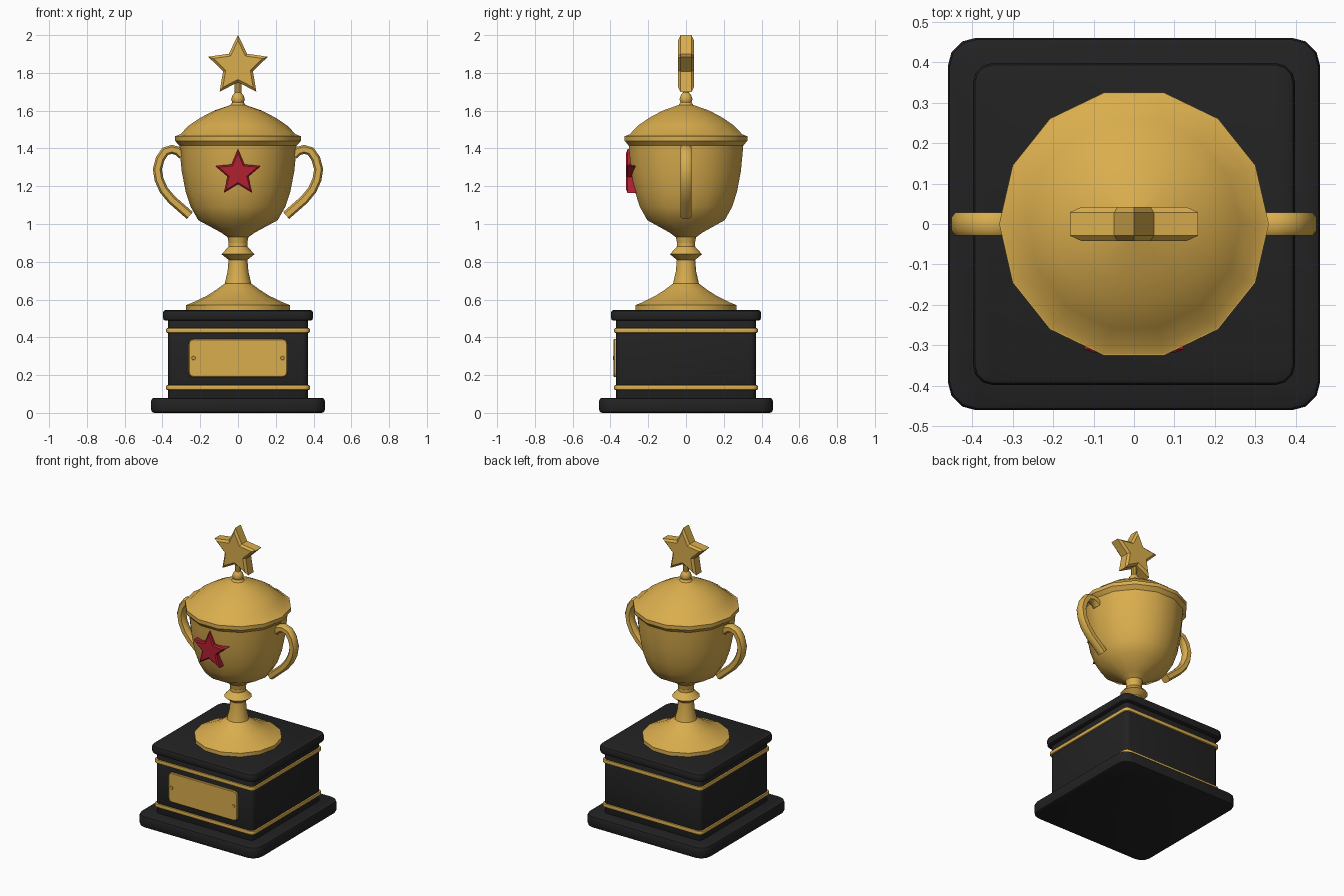
import bpy, bmesh, math
from mathutils import Vector, Matrix

if "Cube" in bpy.data.objects:
    bpy.data.objects.remove(bpy.data.objects["Cube"])


def material(name, rgb):
    m = bpy.data.materials.new(name)
    m.diffuse_color = (*rgb, 1)
    m.use_nodes = True
    m.node_tree.nodes["Principled BSDF"].inputs["Base Color"].default_value = m.diffuse_color
    return m


GOLD = material("gold", (0.70, 0.42, 0.075))
BLACK = material("black", (0.016, 0.016, 0.016))
RED = material("red", (0.45, 0.014, 0.03))


def finish(bm, name, mat, angle=35):
    bmesh.ops.recalc_face_normals(bm, faces=bm.faces)
    me = bpy.data.meshes.new(name)
    bm.to_mesh(me)
    bm.free()
    me.materials.append(mat)
    ob = bpy.data.objects.new(name, me)
    bpy.context.collection.objects.link(ob)
    bpy.ops.object.select_all(action='DESELECT')
    ob.select_set(True)
    bpy.context.view_layer.objects.active = ob
    bpy.ops.object.shade_smooth_by_angle(angle=math.radians(angle))
    return ob


def slab(name, mat, half, z0, z1, corner, edge):
    """Square block with rounded corners and softened top and bottom edges."""
    bm = bmesh.new()
    bmesh.ops.create_cube(bm, size=1, matrix=Matrix.Translation((0, 0, (z0 + z1) / 2))
                          @ Matrix.Diagonal((2 * half, 2 * half, z1 - z0, 1)))
    flat = lambda e: abs(e.verts[0].co.z - e.verts[1].co.z) < 1e-5
    bmesh.ops.bevel(bm, geom=[e for e in bm.edges if not flat(e)], offset=corner,
                    segments=3, profile=0.5, affect='EDGES')
    bmesh.ops.bevel(bm, geom=[e for e in bm.edges if flat(e)], offset=edge,
                    segments=2, profile=0.5, affect='EDGES')
    return finish(bm, name, mat)


def lathe(name, mat, profile, sides=14):
    """Turned part; the profile is a list of (radius, height)."""
    bm = bmesh.new()
    rings = [[bm.verts.new((r * math.cos(math.tau * i / sides),
                            r * math.sin(math.tau * i / sides), z))
              for i in range(sides)] for r, z in profile]
    for a, b in zip(rings, rings[1:]):
        for i in range(sides):
            j = (i + 1) % sides
            bm.faces.new((a[i], a[j], b[j], b[i]))
    bm.faces.new(rings[0])
    bm.faces.new(rings[-1])
    return finish(bm, name, mat)


def prism(name, mat, outline, y0, y1, edge):
    """Extrude an (x, z) outline from y0 to y1 and chamfer its rims."""
    bm = bmesh.new()
    front = [bm.verts.new((x, y0, z)) for x, z in outline]
    back = [bm.verts.new((x, y1, z)) for x, z in outline]
    rims = [bm.faces.new(front), bm.faces.new(back)]
    n = len(outline)
    for i in range(n):
        j = (i + 1) % n
        bm.faces.new((front[i], front[j], back[j], back[i]))
    bmesh.ops.recalc_face_normals(bm, faces=bm.faces)
    bmesh.ops.bevel(bm, geom=list({e for f in rims for e in f.edges}), offset=edge,
                    segments=1, profile=0.5, affect='EDGES')
    return finish(bm, name, mat, 30)


def star(radius, inner, cz):
    return [((inner if i % 2 else radius) * math.sin(math.pi * i / 5),
             cz + (inner if i % 2 else radius) * math.cos(math.pi * i / 5))
            for i in range(10)]


# Pedestal
slab("plinth", BLACK, 0.46, 0.0, 0.08, 0.07, 0.016)
slab("pedestal_body", BLACK, 0.37, 0.07, 0.495, 0.03, 0.006)
slab("pedestal_top", BLACK, 0.398, 0.488, 0.545, 0.05, 0.016)
for label, z in (("lower", 0.134), ("upper", 0.436)):
    slab(label + "_band", GOLD, 0.38, z - 0.013, z + 0.013, 0.03, 0.006)

# Name plate with rounded corners and two screws
plate = []
for k, (sx, sz) in enumerate(((1, 1), (-1, 1), (-1, -1), (1, -1))):
    for s in range(4):
        a = math.radians(90 * k + 30 * s)
        plate.append((sx * 0.235 + 0.026 * math.cos(a), 0.29 + sz * 0.075 + 0.026 * math.sin(a)))
prism("name_plate", GOLD, plate, -0.383, -0.36, 0.004)
for side, x in (("left", -0.235), ("right", 0.235)):
    ring = [(x + 0.011 * math.cos(math.tau * i / 8), 0.29 + 0.011 * math.sin(math.tau * i / 8))
            for i in range(8)]
    prism(side + "_screw", GOLD, ring, -0.387, -0.375, 0.002)

# Cup with foot, stem, bowl, rim and lid
lathe("foot_and_stem", GOLD, [
    (0.275, 0.54), (0.275, 0.57), (0.245, 0.582), (0.165, 0.62), (0.115, 0.652),
    (0.07, 0.685), (0.055, 0.75), (0.05, 0.81), (0.087, 0.84), (0.05, 0.88), (0.05, 0.90)])
lathe("bowl", GOLD, [
    (0.045, 0.88), (0.055, 0.93), (0.09, 0.955), (0.21, 1.02), (0.25, 1.09), (0.277, 1.17),
    (0.298, 1.28), (0.307, 1.37), (0.311, 1.415), (0.333, 1.44), (0.333, 1.465)])
lathe("lid", GOLD, [
    (0.333, 1.464), (0.305, 1.475), (0.262, 1.52), (0.20, 1.562), (0.127, 1.60),
    (0.04, 1.63), (0.03, 1.645)])
lathe("finial_ball", GOLD, [
    (0.015, 1.627), (0.03, 1.641), (0.036, 1.66), (0.03, 1.68), (0.018, 1.695), (0.018, 1.77)], 10)

# Stars
prism("top_star", GOLD, star(0.166, 0.083, 1.834), -0.042, 0.042, 0.013)
prism("front_star", RED, star(0.129, 0.058, 1.268), -0.317, -0.25, 0.008)

# Handles: an eight-sided bar swept along a curved path in the xz plane
path = [Vector((x, 0, z)) for x, z in (
    (0.295, 1.365), (0.32, 1.387), (0.35, 1.395), (0.385, 1.385), (0.412, 1.345), (0.427, 1.29),
    (0.418, 1.235), (0.393, 1.18), (0.35, 1.128), (0.255, 1.045))]
section = [(0.024, 0.016), (0.014, 0.029), (-0.014, 0.029), (-0.024, 0.016),
           (-0.024, -0.016), (-0.014, -0.029), (0.014, -0.029), (0.024, -0.016)]
for side, sx in (("left", -1), ("right", 1)):
    bm = bmesh.new()
    rings = []
    for i, p in enumerate(path):
        t = (path[min(i + 1, len(path) - 1)] - path[max(i - 1, 0)]).normalized()
        out = Vector((-t.z, 0, t.x))
        rings.append([bm.verts.new(((p.x + out.x * u) * sx, v, p.z + out.z * u))
                      for u, v in section])
    for a, b in zip(rings, rings[1:]):
        for i in range(8):
            j = (i + 1) % 8
            bm.faces.new((a[i], a[j], b[j], b[i]))
    bm.faces.new(rings[0])
    bm.faces.new(rings[-1])
    finish(bm, side + "_handle", GOLD, 40)
